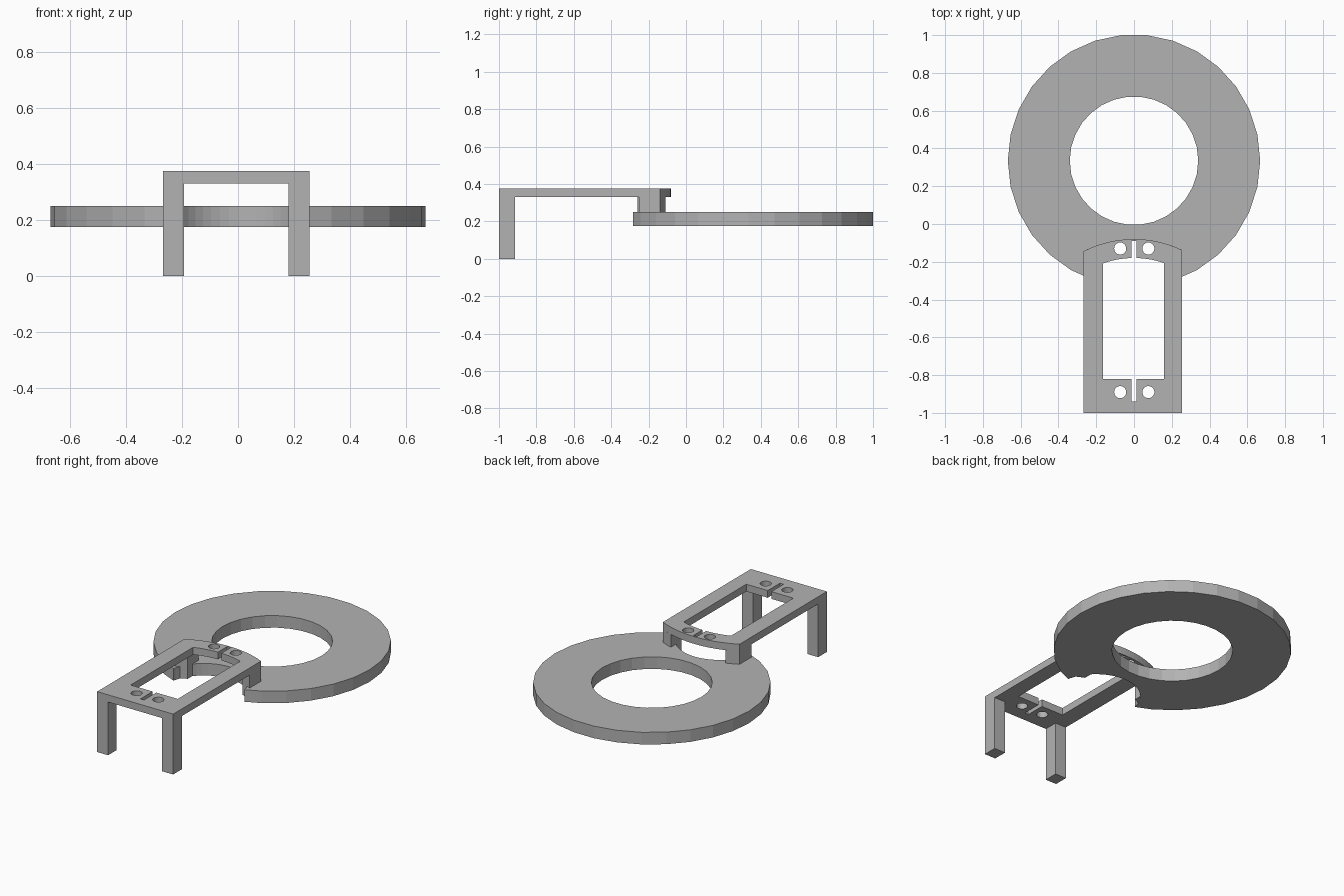
import bpy, bmesh
from math import cos, sin, pi, sqrt

if "Cube" in bpy.data.objects:
    bpy.data.objects.remove(bpy.data.objects["Cube"], do_unlink=True)

grey = bpy.data.materials.new("plain_grey")
grey.use_nodes = True
colour = (0.45, 0.45, 0.45, 1)
grey.diffuse_color = colour
grey.node_tree.nodes["Principled BSDF"].inputs["Base Color"].default_value = colour


def circle(cx, cy, r, n):
    return [(cx + r * cos(2 * pi * i / n), cy + r * sin(2 * pi * i / n)) for i in range(n)]


def arc(x0, x1, r, n=16):
    """Points of a shallow bow centred on the frame, from x0 to x1."""
    xs = [x0 + (x1 - x0) * i / n for i in range(n + 1)]
    return [(x, BOW_Y + sqrt(r * r - x * x)) for x in xs]


def box(x0, x1, y0, y1):
    return [(x0, y0), (x1, y0), (x1, y1), (x0, y1)]


def prism(name, outline, z0, z1):
    """Upright solid with the given counter-clockwise outline."""
    bm = bmesh.new()
    base = bm.faces.new([bm.verts.new((x, y, z0)) for x, y in outline])
    top = bmesh.ops.extrude_face_region(bm, geom=[base])["geom"]
    bmesh.ops.translate(bm, vec=(0, 0, z1 - z0),
                        verts=[v for v in top if isinstance(v, bmesh.types.BMVert)])
    bmesh.ops.recalc_face_normals(bm, faces=bm.faces)
    mesh = bpy.data.meshes.new(name)
    bm.to_mesh(mesh)
    bm.free()
    mesh.materials.append(grey)
    obj = bpy.data.objects.new(name, mesh)
    bpy.context.collection.objects.link(obj)
    return obj


def cut(target, outline):
    """Cut the outline right through the target."""
    cutter = prism("cutter", outline, -1, 2)
    cutter.hide_render = True
    mod = target.modifiers.new("cut", 'BOOLEAN')
    mod.operation = 'DIFFERENCE'
    mod.solver = 'EXACT'
    mod.object = cutter
    bpy.context.view_layer.objects.active = target
    bpy.ops.object.modifier_apply(modifier=mod.name)
    bpy.data.objects.remove(cutter, do_unlink=True)


BOW_Y, BOW_OUT, BOW_IN = -0.667, 0.587, 0.487
LEFT, RIGHT = -0.267, 0.255
RING_Y, RING_BOTTOM, RING_TOP = 0.335, 0.175, 0.25
PLATE_BOTTOM, PLATE_TOP = 0.33, 0.375

# Flat ring with a round bite in its front rim
ring = prism("ring", circle(0, RING_Y, 0.668, 30), RING_BOTTOM, RING_TOP)
cut(ring, circle(0, RING_Y, 0.34, 30))
cut(ring, circle(0, -0.333, 0.25, 48))

# Raised mounting frame with bowed back edge and open window
frame = prism("mounting_frame", [(LEFT, -1), (RIGHT, -1)] + arc(RIGHT, LEFT, BOW_OUT),
              PLATE_BOTTOM, PLATE_TOP)
cut(frame, [(-0.163, -0.82), (0.16, -0.82)] + arc(0.16, -0.163, BOW_IN))

# Cable slots and screw holes at both ends
for y0, y1 in ((-0.94, -0.8), (-0.22, -0.09)):
    cut(frame, box(-0.012, 0.013, y0, y1))
for y in (-0.89, -0.13):
    for x in (-0.073, 0.076):
        cut(frame, circle(x, y, 0.032, 24))

# Front legs, and bowed rear supports seated in the ring
for side, x0, x1 in (("right", LEFT, -0.192), ("left", 0.18, RIGHT)):
    prism(side + "_front_leg", box(x0, x1, -1, -0.915), 0, PLATE_BOTTOM)
    prism(side + "_rear_support", arc(x0, x1, BOW_IN) + arc(x1, x0, BOW_OUT),
          RING_BOTTOM + 0.001, PLATE_BOTTOM)
